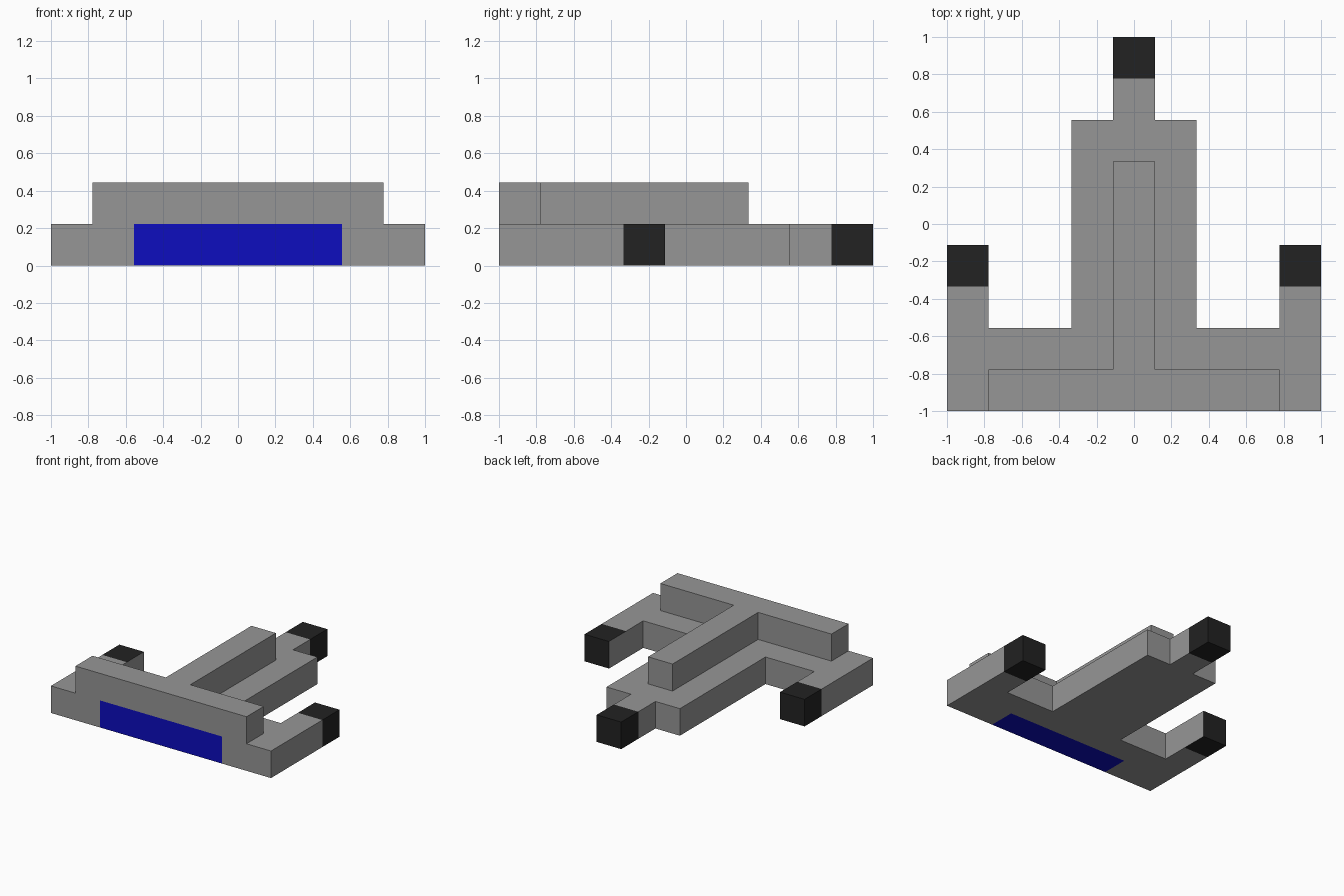
import bpy
import bmesh
from mathutils import Vector

UNIT = 2 / 9  # one block of the model

cube = bpy.data.objects.get("Cube")
if cube:
    bpy.data.objects.remove(cube, do_unlink=True)


def make_material(name, color):
    mat = bpy.data.materials.new(name)
    mat.use_nodes = True
    mat.diffuse_color = (*color, 1)
    mat.node_tree.nodes["Principled BSDF"].inputs["Base Color"].default_value = (*color, 1)
    return mat


grey = make_material("grey hull", (0.305, 0.305, 0.305))
black = make_material("black tip", (0.016, 0.016, 0.016))
blue = make_material("blue engine", (0.004, 0.004, 0.52))


def make_slab(name, half_outline, bottom, materials, cuts=(), rule=None):
    """Mirror a half outline, extrude it one block, cut it and colour it by rule."""
    outline = half_outline + [(-x, y) for x, y in reversed(half_outline)]
    bm = bmesh.new()
    base = bm.faces.new([bm.verts.new((x, y, bottom)) for x, y in outline])
    extruded = bmesh.ops.extrude_face_region(bm, geom=[base], use_keep_orig=True)
    top = [v for v in extruded["geom"] if isinstance(v, bmesh.types.BMVert)]
    bmesh.ops.translate(bm, verts=top, vec=(0, 0, 1))
    for point, normal in cuts:
        bmesh.ops.bisect_plane(bm, geom=bm.verts[:] + bm.edges[:] + bm.faces[:],
                               plane_co=Vector(point), plane_no=Vector(normal))
    bmesh.ops.recalc_face_normals(bm, faces=bm.faces[:])
    if rule:
        for face in bm.faces:
            face.material_index = rule(face)
    bmesh.ops.scale(bm, vec=(UNIT,) * 3, verts=bm.verts[:])
    mesh = bpy.data.meshes.new(name)
    bm.to_mesh(mesh)
    bm.free()
    for mat in materials:
        mesh.materials.append(mat)
    obj = bpy.data.objects.new(name, mesh)
    bpy.context.collection.objects.link(obj)
    return obj


def hull_color(face):
    c = face.calc_center_median()
    if c.y > 3.5 or (abs(c.x) > 3.5 and c.y > -1.5):
        return 1
    if abs(c.x) < 2.5 and c.y < -3.5 and face.normal.z < 0.5:
        return 2
    return 0


# Lower hull: rear wing, two forward prongs, wide body and nose
hull_outline = [(4.5, -4.5), (4.5, -0.5), (3.5, -0.5), (3.5, -2.5), (1.5, -2.5),
                (1.5, 2.5), (0.5, 2.5), (0.5, 4.5)]
# Cuts that bound the black tips and the blue engine
hull_cuts = [((0, y, 0), (0, 1, 0)) for y in (-3.5, -1.5, 3.5)]
hull_cuts += [((x, 0, 0), (1, 0, 0)) for x in (-3.5, -2.5, 2.5, 3.5)]
make_slab("lower_hull", hull_outline, 0, [grey, black, blue], hull_cuts, hull_color)

# Upper deck: T-shaped ridge along the wing and the body
make_slab("upper_ridge", [(3.5, -4.5), (3.5, -3.5), (0.5, -3.5), (0.5, 1.5)], 1, [grey])
